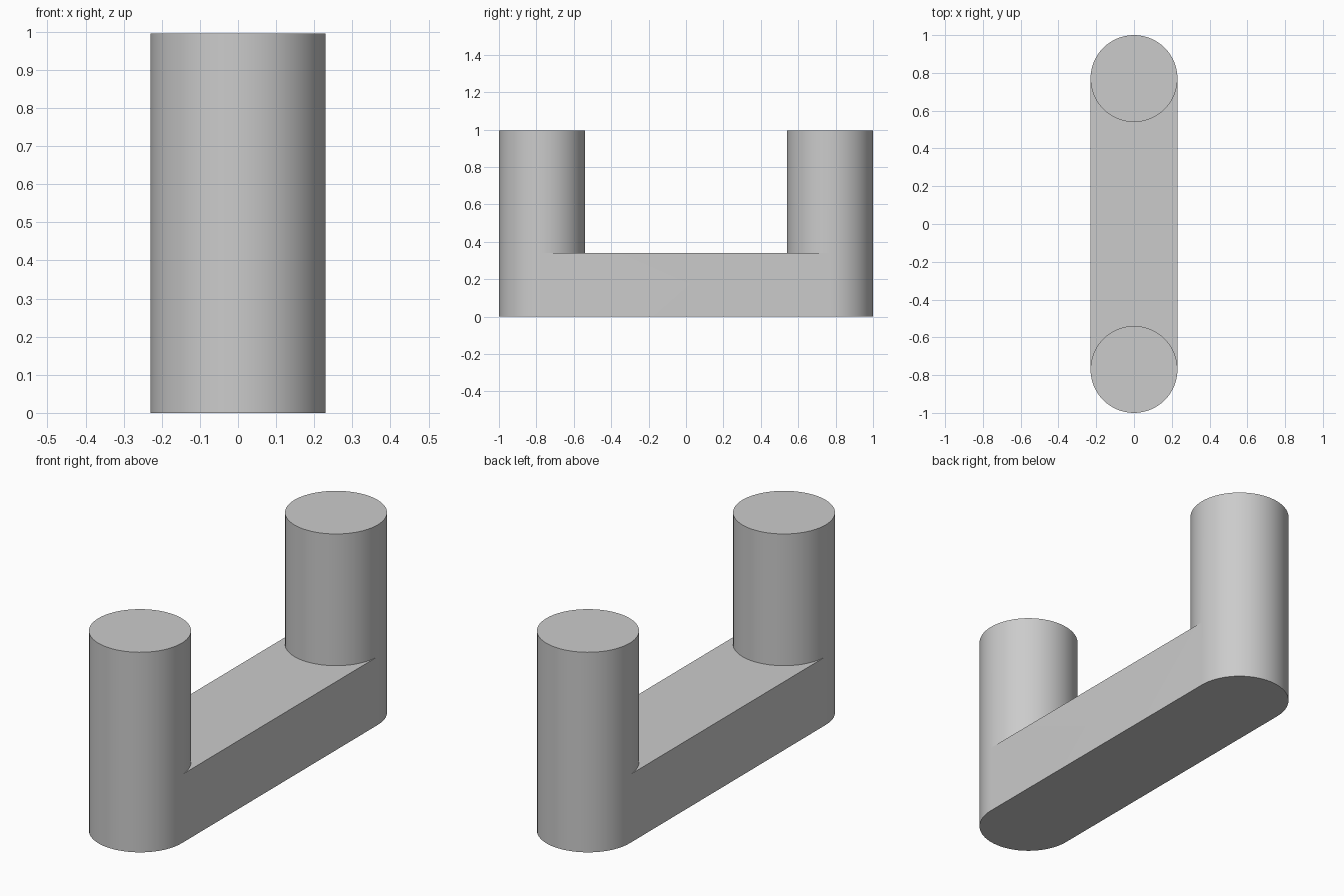
import bpy, bmesh, math

cube = bpy.data.objects.get("Cube")
if cube:
    bpy.data.objects.remove(cube, do_unlink=True)

RADIUS, CENTRE = 0.23, 0.77
BAR_TOP, POST_TOP = 0.34, 0.995
SEGMENTS = 64
HALF = SEGMENTS // 2

grey = bpy.data.materials.new("light grey")
grey.use_nodes = True
colour = (0.6, 0.6, 0.6, 1)
grey.diffuse_color = colour
grey.node_tree.nodes["Principled BSDF"].inputs["Base Color"].default_value = colour

bm = bmesh.new()


def ring(side, z):
    """Circle of a post; the first half plus one point is its outer arc."""
    verts = []
    for i in range(SEGMENTS):
        a = 2 * math.pi * i / SEGMENTS
        verts.append(bm.verts.new((side * RADIUS * math.cos(a),
                                   side * (CENTRE + RADIUS * math.sin(a)), z)))
    return verts


def wall(low, high):
    for i in range(len(low) - 1):
        bm.faces.new((low[i], low[i + 1], high[i + 1], high[i]))


# Posts rising from the bar, with the outer arcs running to the ground
bottom, middle, inner = [], [], []
for side in (1, -1):
    mid, top = ring(side, BAR_TOP), ring(side, POST_TOP)
    wall(mid + mid[:1], top + top[:1])
    bm.faces.new(top)
    outer = mid[:HALF + 1]
    foot = [bm.verts.new((v.co.x, v.co.y, 0)) for v in outer]
    wall(foot, outer)
    bottom.append(foot)
    middle.append(outer)
    inner.append(mid[HALF:] + mid[:1])

# Straight sides, underside and deck of the connecting bar
for a, b in ((0, 1), (1, 0)):
    bm.faces.new((bottom[a][-1], bottom[b][0], middle[b][0], middle[a][-1]))
bm.faces.new(list(reversed(bottom[0] + bottom[1])))
deck = bm.faces.new(inner[0] + inner[1])
bmesh.ops.triangulate(bm, faces=[deck])
bmesh.ops.recalc_face_normals(bm, faces=bm.faces)

mesh = bpy.data.meshes.new("two_post_bracket")
bm.to_mesh(mesh)
bm.free()
mesh.materials.append(grey)
bracket = bpy.data.objects.new("two_post_bracket", mesh)
bpy.context.collection.objects.link(bracket)

# Smooth round walls with crisp rims
bpy.ops.object.select_all(action="DESELECT")
bracket.select_set(True)
bpy.context.view_layer.objects.active = bracket
bpy.ops.object.shade_smooth_by_angle(angle=math.radians(30))
